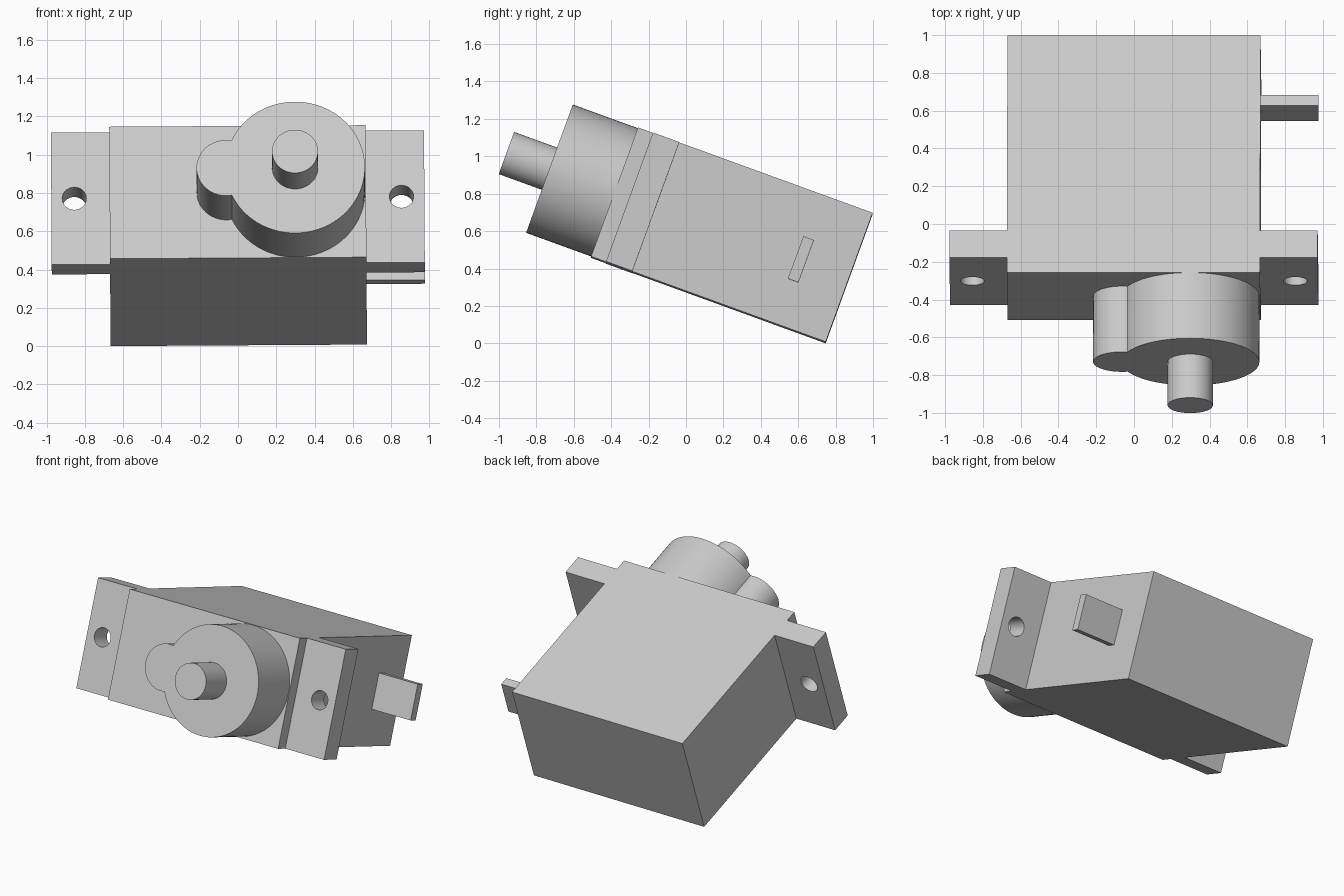
import bpy
import bmesh
from math import radians
from mathutils import Matrix, Vector

if "Cube" in bpy.data.objects:
    bpy.data.objects.remove(bpy.data.objects["Cube"], do_unlink=True)

grey = bpy.data.materials.new("light_grey")
grey.use_nodes = True
colour = (0.6, 0.6, 0.6, 1)
grey.diffuse_color = colour
grey.node_tree.nodes["Principled BSDF"].inputs["Base Color"].default_value = colour

# The whole motor is pitched nose-up with a very slight roll.
# Inside this frame: x sideways, depth forward from the back face, height up.
POSE = (Matrix.Translation((0.004, 0.747, 0.004))
        @ Matrix.Rotation(radians(-0.35), 4, "Y")
        @ Matrix.Rotation(radians(-20), 4, "X"))

HALF_WIDTH = 0.67
HEIGHT = 0.734
MID = HEIGHT / 2
FRONT = 1.335
DRUM_FRONT = 1.705


def finish(name, bm):
    mesh = bpy.data.meshes.new(name)
    bm.to_mesh(mesh)
    bm.free()
    mesh.materials.append(grey)
    obj = bpy.data.objects.new(name, mesh)
    obj.matrix_world = POSE
    bpy.context.collection.objects.link(obj)
    return obj


def box(name, x, depth, height):
    low = Vector((x[0], -depth[1], height[0]))
    high = Vector((x[1], -depth[0], height[1]))
    bm = bmesh.new()
    bmesh.ops.create_cube(bm, size=1, matrix=Matrix.Translation((low + high) / 2)
                          @ Matrix.Diagonal((high - low).to_4d()))
    return finish(name, bm)


def cylinder(name, x, radius, depth, sides=64):
    bm = bmesh.new()
    place = Matrix.Translation((x, -sum(depth) / 2, MID)) @ Matrix.Rotation(radians(90), 4, "X")
    bmesh.ops.create_cone(bm, cap_ends=True, segments=sides, radius1=radius, radius2=radius,
                          depth=depth[1] - depth[0], matrix=place)
    return finish(name, bm)


def select(obj):
    bpy.ops.object.select_all(action="DESELECT")
    obj.select_set(True)
    bpy.context.view_layer.objects.active = obj


def combine(obj, other, operation):
    mod = obj.modifiers.new("combine", "BOOLEAN")
    mod.operation = operation
    mod.solver = "EXACT"
    mod.object = other
    select(obj)
    bpy.ops.object.modifier_apply(modifier=mod.name)
    bpy.data.objects.remove(other, do_unlink=True)


def smooth(obj):
    select(obj)
    bpy.ops.object.shade_smooth_by_angle(angle=radians(30))


# Main case
box("motor_case", (-HALF_WIDTH, HALF_WIDTH), (0, FRONT), (0, HEIGHT))

# Mounting ears, each with a screw hole
for side, name in ((1, "left_mounting_ear"), (-1, "right_mounting_ear")):
    ear = box(name, sorted((side * HALF_WIDTH, side * 0.975)), (1.10, 1.25), (0, HEIGHT))
    hole = cylinder("hole_cutter", side * 0.855, 0.063, (1.0, 1.35), 32)
    combine(ear, hole, "DIFFERENCE")
    smooth(ear)

# Gear housing: large drum joined with a small side boss
housing = cylinder("gear_housing", 0.30, 0.365, (FRONT, DRUM_FRONT), 96)
boss = cylinder("gear_boss", -0.06, 0.155, (FRONT, DRUM_FRONT))
combine(housing, boss, "UNION")
smooth(housing)

# Output shaft
smooth(cylinder("output_shaft", 0.30, 0.12, (DRUM_FRONT, 1.95)))

# Flat cable leaving the side of the case
box("cable_tab", (HALF_WIDTH, 0.975), (0.245, 0.305), (0.247, 0.488))
